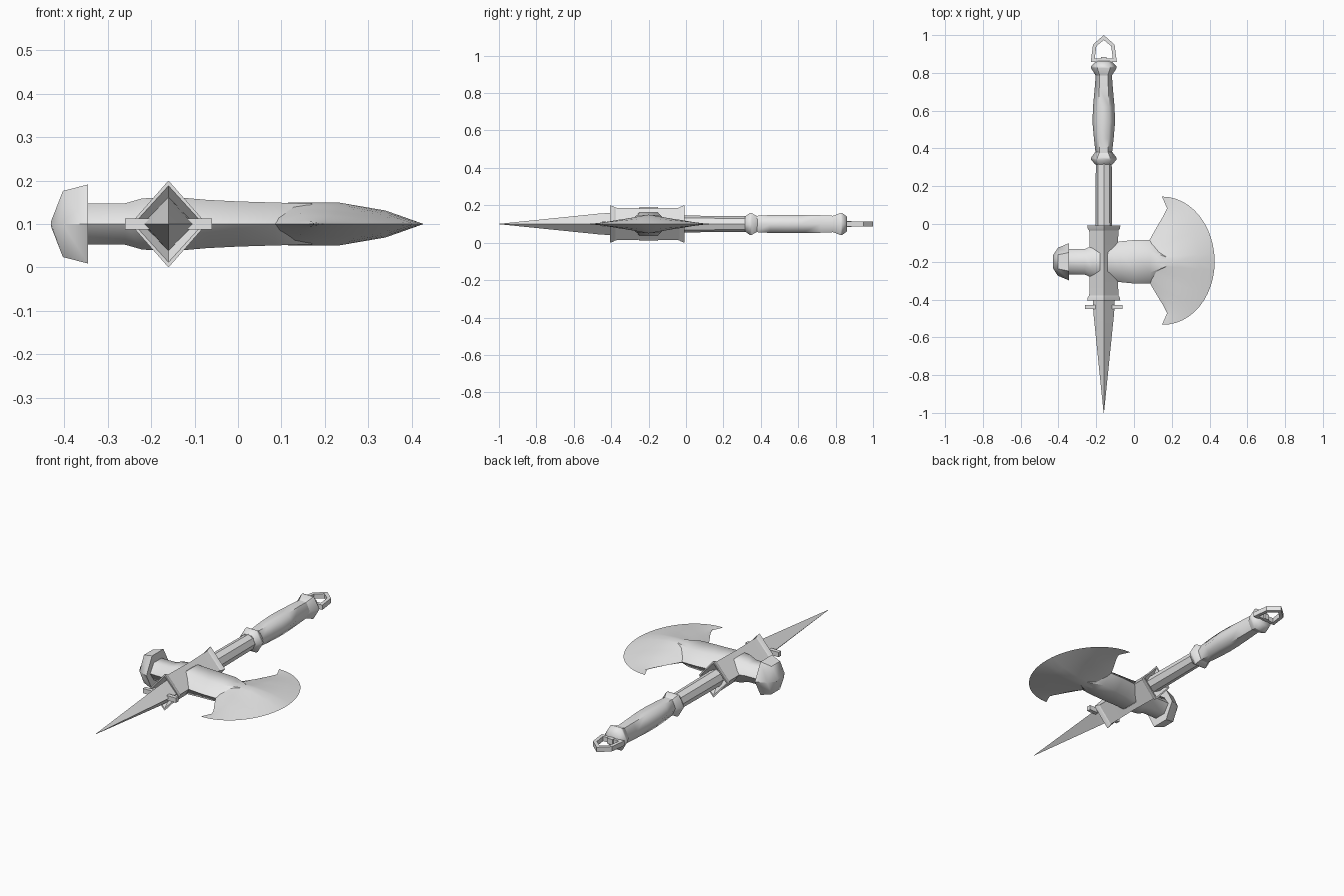
import bpy, bmesh, math

if "Cube" in bpy.data.objects:
    bpy.data.objects.remove(bpy.data.objects["Cube"])

CX, CY, CZ = -0.16, -0.2, 0.1      # shaft line x, blade line y, mid height

steel = bpy.data.materials.new("light_grey")
steel.diffuse_color = (0.8, 0.8, 0.8, 1)
steel.use_nodes = True
steel.node_tree.nodes["Principled BSDF"].inputs["Base Color"].default_value = steel.diffuse_color


def finish(name, bm, angle=40):
    bmesh.ops.remove_doubles(bm, verts=bm.verts, dist=1e-5)
    bmesh.ops.recalc_face_normals(bm, faces=bm.faces)
    me = bpy.data.meshes.new(name)
    bm.to_mesh(me)
    bm.free()
    ob = bpy.data.objects.new(name, me)
    bpy.context.collection.objects.link(ob)
    me.materials.append(steel)
    bpy.ops.object.select_all(action='DESELECT')
    ob.select_set(True)
    bpy.context.view_layer.objects.active = ob
    bpy.ops.object.shade_smooth_by_angle(angle=math.radians(angle))
    return ob


def loft(name, axis, sides, rings, angle=40):
    """Rings of (position, side radius, height radius) along x or y."""
    bm = bmesh.new()
    loops = []
    for t, ra, rb in rings:
        loop = []
        for i in range(sides):
            a = math.tau * i / sides
            u, w = ra * math.cos(a), CZ + rb * math.sin(a)
            loop.append(bm.verts.new((CX + u, t, w) if axis == 'y' else (t, CY + u, w)))
        loops.append(loop)
    for p, q in zip(loops, loops[1:]):
        for i in range(sides):
            j = (i + 1) % sides
            bm.faces.new((p[i], p[j], q[j], q[i]))
    bm.faces.new(loops[0])
    bm.faces.new(loops[-1])
    return finish(name, bm, angle)


def box(name, x0, x1, y0, y1, z0, z1):
    bm = bmesh.new()
    bmesh.ops.create_cube(bm, size=1)
    for v in bm.verts:
        v.co = ((x0 + x1) / 2 + v.co.x * (x1 - x0),
                (y0 + y1) / 2 + v.co.y * (y1 - y0),
                (z0 + z1) / 2 + v.co.z * (z1 - z0))
    return finish(name, bm)


# Shaft and grip
loft("shaft", 'y', 8, [(-0.03, .045, .045), (.33, .042, .042)])
loft("grip_collar", 'y', 6, [(.315, .045, .045), (.34, .067, .067),
                             (.352, .067, .067), (.385, .042, .045)], 50)
loft("grip", 'y', 6, [(.37, .043, .05), (.45, .052, .055), (.54, .06, .057),
                      (.62, .057, .057), (.72, .048, .054), (.80, .042, .05)], 61)
loft("pommel", 'y', 6, [(.785, .042, .05), (.825, .068, .068),
                        (.835, .068, .068), (.862, .04, .044)], 50)

# Hanging ring and its stub
box("ring_stub", CX - .015, CX + .015, .85, .885, CZ - .015, CZ + .015)
outer = [(-.069, .858), (-.057, .95), (0, 1.0), (.057, .95), (.069, .858)]
inner = [(-.048, .876), (-.039, .942), (0, .974), (.039, .942), (.048, .876)]
bm = bmesh.new()
cols = [[bm.verts.new((CX + x, y, CZ + z)) for (x, y), z in
         ((o, -.013), (o, .013), (n, .013), (n, -.013))]
        for o, n in zip(outer, inner)]
for i in range(5):
    p, q = cols[i], cols[(i + 1) % 5]
    for k in range(4):
        m = (k + 1) % 4
        bm.faces.new((p[k], p[m], q[m], q[k]))
finish("hanging_ring", bm, 25)

# Diamond head socket with flared, recessed ends
loft("head_socket", 'y', 4, [(-.375, .06, .06), (-.405, .080, .088), (-.405, .088, .1),
                             (-.385, .084, .093), (-.378, .077, .087), (-.2, .075, .083),
                             (-.035, .077, .087), (-.028, .084, .093), (-.008, .088, .1),
                             (-.008, .080, .088), (-.035, .05, .05)], 30)

# Front spike and cross pin
loft("spike", 'y', 4, [(-1.0, .001, .001), (-.47, .055, .055), (-.37, .06, .062)], 30)
box("cross_pin", CX - .1, CX + .1, -.45, -.428, CZ - .013, CZ + .013)

# Hammer side
loft("hammer_arm", 'x', 6, [(-.36, .066, .055), (-.26, .068, .055),
                            (-.22, .085, .068), (-.14, .1, .072)], 61)
loft("hammer_cap", 'x', 6, [(-.43, .033, .008), (-.403, .074, .088),
                            (-.345, .098, .105)], 50)

# Neck carrying the blade
loft("blade_neck", 'x', 6, [(-.17, .105, .072), (-.12, .1, .069), (-.07, .108, .064),
                            (0, .115, .06), (.085, .115, .057), (.17, .05, .054)], 50)

# Crescent blade: rows from centre to horn, mirrored in y and z
inner_edge = [(0, .03, 0), (.3, .06, .06), (.42, .08, .112), (.75, .13, .2),
              (.9, .175, .275), (.97, .175, .31), (1, .148, .345)]
bands = [(0, 0.3), (.22, 1), (.5, 1), (.78, .62), (1, 0)]


def inner_at(s):
    for a, b in zip(inner_edge, inner_edge[1:]):
        if s <= b[0]:
            f = (s - a[0]) / (b[0] - a[0])
            return a[1] + f * (b[1] - a[1]), a[2] + f * (b[2] - a[2])
    return inner_edge[-1][1:]


bm = bmesh.new()
N = 12
for sy in (1, -1):
    for sz in (1, -1):
        grid = []
        for i in range(N + 1):
            s = i / N
            a = s * math.pi / 2
            ex, ey = .15 + .277 * math.cos(a), .345 * math.sin(a)
            ix, iy = inner_at(s)
            thick = .05 * (1 - ey / .345) ** .8
            grid.append([bm.verts.new((ix + f * (ex - ix),
                                       CY + .01 * (sy < 0) * s * 1.2 + sy * (iy + f * (ey - iy)),
                                       CZ + sz * h * thick * (1 if iy < .1 or f else 0)))
                         for f, h in bands])
        for p, q in zip(grid, grid[1:]):
            for k in range(len(bands) - 1):
                bm.faces.new((p[k], p[k + 1], q[k + 1], q[k]))
bmesh.ops.remove_doubles(bm, verts=bm.verts, dist=1e-4)
bmesh.ops.dissolve_degenerate(bm, edges=bm.edges, dist=1e-5)
finish("crescent_blade", bm, 35)
